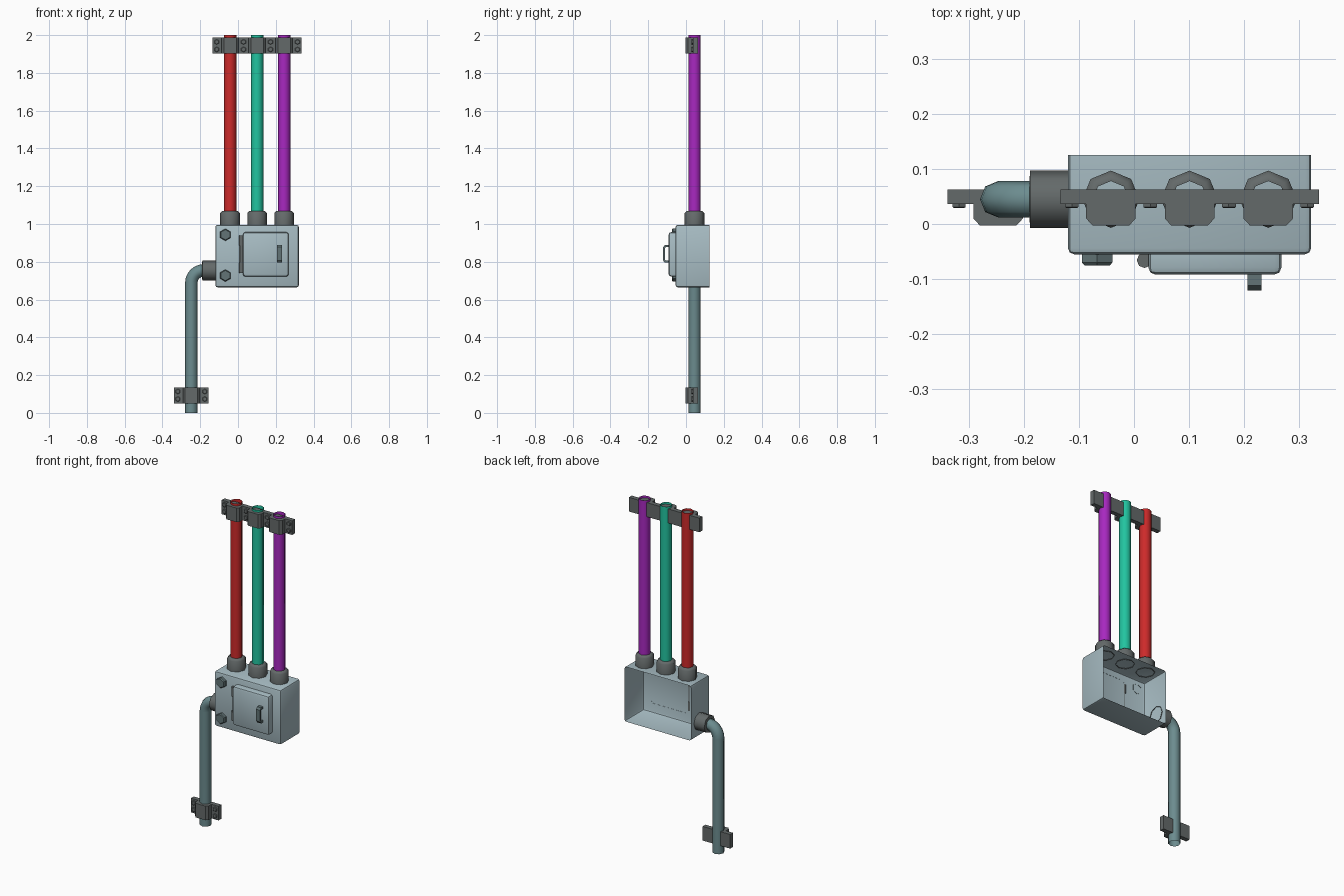
import bpy, bmesh, math
from mathutils import Vector

if "Cube" in bpy.data.objects:
    bpy.data.objects.remove(bpy.data.objects["Cube"])


def material(name, rgb):
    m = bpy.data.materials.new(name)
    lin = [(c / 255 / 12.92) if c < 11 else ((c / 255 + 0.055) / 1.055) ** 2.4 for c in rgb]
    m.diffuse_color = (*lin, 1)
    m.use_nodes = True
    m.node_tree.nodes["Principled BSDF"].inputs["Base Color"].default_value = m.diffuse_color
    return m


PALE = material("pale_blue_grey", (168, 189, 196))
TEAL = material("grey_teal", (108, 140, 143))
GREY = material("dark_grey", (100, 106, 106))
SLATE = material("slate", (98, 116, 118))
RED = material("red", (205, 42, 42))
GREEN = material("sea_green", (34, 196, 160))
PURPLE = material("purple", (168, 40, 192))


def finish(name, bm, mat, angle=None):
    bmesh.ops.recalc_face_normals(bm, faces=bm.faces)
    me = bpy.data.meshes.new(name)
    bm.to_mesh(me)
    bm.free()
    me.materials.append(mat)
    ob = bpy.data.objects.new(name, me)
    bpy.context.collection.objects.link(ob)
    if angle:
        bpy.ops.object.select_all(action='DESELECT')
        ob.select_set(True)
        bpy.context.view_layer.objects.active = ob
        bpy.ops.object.shade_smooth_by_angle(angle=math.radians(angle))
    return ob


def sweep(name, stations, mat, sides=8, cap_end=False, angle=50):
    """Tube through (point, radius, tangent) stations."""
    bm = bmesh.new()
    rings = []
    for p, r, t in stations:
        t = Vector(t).normalized()
        ref = Vector((0, 0, 1)) if abs(t.y) > 0.9 else Vector((0, 1, 0))
        n = t.cross(ref)
        rings.append([bm.verts.new(Vector(p) + r * (math.sin(a) * n + math.cos(a) * ref))
                      for a in (2 * math.pi * i / sides for i in range(sides))])
    for a, b in zip(rings, rings[1:]):
        for i in range(sides):
            j = (i + 1) % sides
            bm.faces.new((a[i], a[j], b[j], b[i]))
    if cap_end:
        bm.faces.new(rings[-1])
    return finish(name, bm, mat, angle)


def straight(name, start, direction, profile, mat, **kw):
    """Tube along a line; profile is a list of (distance, radius)."""
    d = Vector(direction)
    return sweep(name, [(Vector(start) + d * s, r, d) for s, r in profile], mat, **kw)


def prism(name, points, depth, mat):
    """Closed outline of 3D points pushed along a vector."""
    bm = bmesh.new()
    f = bm.faces.new([bm.verts.new(p) for p in points])
    ext = bmesh.ops.extrude_face_region(bm, geom=[f])
    bmesh.ops.translate(bm, vec=depth,
                        verts=[v for v in ext["geom"] if isinstance(v, bmesh.types.BMVert)])
    return finish(name, bm, mat)


def open_box(name, lo, hi, bevel, segments, mat):
    """Box without its back face, other edges bevelled."""
    lo, hi = Vector(lo), Vector(hi)
    bm = bmesh.new()
    bmesh.ops.create_cube(bm, size=1)
    for v in bm.verts:
        v.co = (lo + hi) / 2 + v.co * (hi - lo)
    back = [f for f in bm.faces if f.calc_center_median().y > hi.y - 1e-5]
    bmesh.ops.delete(bm, geom=back, context='FACES_ONLY')
    edges = [e for e in bm.edges if not e.is_boundary]
    bmesh.ops.bevel(bm, geom=edges, offset=bevel, segments=segments, profile=0.5,
                    affect='EDGES')
    ob = finish(name, bm, mat, 35)
    # an open shell: make sure the front looks forward
    front = min(ob.data.polygons, key=lambda p: p.center.y)
    if front.normal.y > 0:
        ob.data.flip_normals()
    return ob


PY = 0.045      # pipe axis depth
PR = 0.033      # pipe radius
CR = 0.052      # collar radius
COLLAR = [(-0.004, CR), (0.062, CR), (0.073, CR - 0.01), (0.073, PR)]

# Cabinet, open at the back, and its door
open_box("cabinet", (-0.12, -0.055, 0.665), (0.322, 0.125, 0.995), 0.011, 2, PALE)
open_box("door", (0.026, -0.092, 0.722), (0.268, -0.054, 0.957), 0.013, 2, PALE)

# Hinge pin and knuckles
straight("hinge_pin", (0.019, -0.064, 0.74), (0, 0, 1),
         [(0, 0), (0, 0.01), (0.2, 0.01), (0.2, 0)], GREY)
for i, z in enumerate((0.74, 0.885)):
    straight(f"hinge_knuckle_{i}", (0.019, -0.066, z), (0, 0, 1),
             [(0, 0), (0, 0.014), (0.055, 0.014), (0.055, 0)], GREY)

# Door handle: staple outline
staple = [(-0.09, 0.795), (-0.112, 0.795), (-0.121, 0.807), (-0.121, 0.877),
          (-0.112, 0.889), (-0.09, 0.889), (-0.09, 0.877), (-0.108, 0.877),
          (-0.112, 0.871), (-0.112, 0.813), (-0.108, 0.807), (-0.09, 0.807)]
prism("door_handle", [(0.206, y, z) for y, z in staple], (0.026, 0, 0), SLATE)

# Large hexagonal bolts on the cabinet front
for i, z in enumerate((0.727, 0.943)):
    straight(f"cabinet_bolt_{i}", (-0.067, -0.053, z), (0, -1, 0),
             [(0, 0.032), (0.017, 0.032), (0.022, 0.027)], SLATE,
             sides=6, cap_end=True, angle=30)


def clamp(name, x, z):
    """Saddle, mounting plate and four small bolts."""
    h = 0.085
    outline = [(-0.092, 0.063), (-0.092, 0.036), (-0.045, 0.036), (-0.045, 0.01),
               (-0.033, -0.003)]
    outline += [(-a, b) for a, b in reversed(outline)]
    prism(name, [(x + a, b, z - h / 2) for a, b in outline], (0, 0, h), GREY)
    for i, sx in enumerate((-1, 1)):
        for j, sz in enumerate((-1, 1)):
            straight(f"{name}_bolt_{i}{j}", (x + sx * 0.071, 0.037, z + sz * 0.02), (0, -1, 0),
                     [(0, 0.014), (0.006, 0.014), (0.008, 0.011)], GREY,
                     sides=6, cap_end=True, angle=30)


# Three coloured upper pipes with collars and clamps
for name, x, mat in (("left", -0.042, RED), ("middle", 0.101, GREEN), ("right", 0.244, PURPLE)):
    straight(f"{name}_pipe", (x, PY, 1.0), (0, 0, 1), [(0, PR), (1.0, PR)], mat)
    straight(f"{name}_collar", (x, PY, 0.995), (0, 0, 1), COLLAR, GREY)
    clamp(f"{name}_clamp", x, 1.944)

# Lower pipe with a bend into the cabinet side
LX, LZ, BEND = -0.247, 0.754, 0.065
path = [((LX, PY, 0), PR, (0, 0, 1))]
for i in range(7):
    a = math.pi / 2 * i / 6
    path.append(((LX + BEND * (1 - math.cos(a)), PY, LZ - BEND + BEND * math.sin(a)), PR,
                 (math.sin(a), 0, math.cos(a))))
path.append(((-0.122, PY, LZ), PR, (1, 0, 0)))
sweep("lower_pipe", path, TEAL)
straight("side_collar", (-0.12, PY, LZ), (-1, 0, 0),
         [(-0.004, CR), (0.069, CR), (0.07, PR)], GREY)
clamp("lower_clamp", LX, 0.093)
